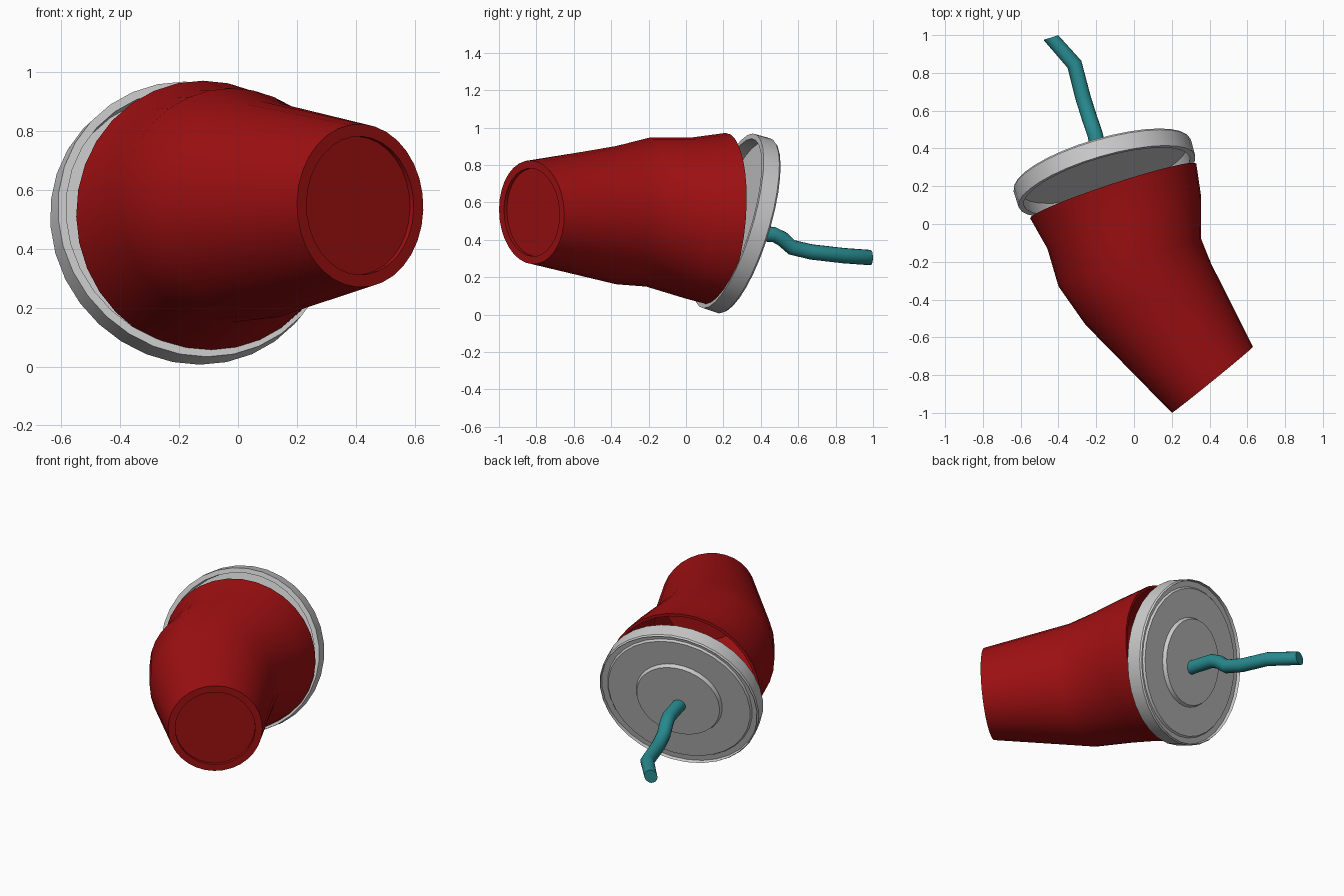
import bpy, bmesh, math
from mathutils import Vector

if "Cube" in bpy.data.objects:
    bpy.data.objects.remove(bpy.data.objects["Cube"])


def material(name, rgb):
    m = bpy.data.materials.new(name)
    m.diffuse_color = (*rgb, 1)
    m.use_nodes = True
    m.node_tree.nodes["Principled BSDF"].inputs["Base Color"].default_value = m.diffuse_color
    return m


def ring(c, u, v, r, n):
    c, u, v = Vector(c), Vector(u).normalized(), Vector(v).normalized()
    return [c + r * (math.cos(a) * u + math.sin(a) * v)
            for a in (2 * math.pi * i / n for i in range(n))]


def loft(name, rings, mat=None, angle=30):
    """Skin consecutive rings and cap both ends."""
    bm = bmesh.new()
    rows = [[bm.verts.new(p) for p in r] for r in rings]
    n = len(rows[0])
    for a, b in zip(rows, rows[1:]):
        for i in range(n):
            j = (i + 1) % n
            bm.faces.new((a[i], a[j], b[j], b[i]))
    bm.faces.new(rows[0][::-1])
    bm.faces.new(rows[-1])
    bmesh.ops.recalc_face_normals(bm, faces=bm.faces)
    me = bpy.data.meshes.new(name)
    bm.to_mesh(me)
    bm.free()
    ob = bpy.data.objects.new(name, me)
    bpy.context.collection.objects.link(ob)
    if mat:
        me.materials.append(mat)
    bpy.ops.object.select_all(action='DESELECT')
    ob.select_set(True)
    bpy.context.view_layer.objects.active = ob
    bpy.ops.object.shade_smooth_by_angle(angle=math.radians(angle))
    return ob


red = material("red", (0.35, 0.005, 0.006))
teal = material("teal", (0.02, 0.25, 0.27))

# Bent cup: centre, sideways axis, upright axis, radius
sections = [
    ((0.415, -0.825, 0.547), (0.43, 0.35, -0.03), (0.03, 0, 1), 0.277),
    ((0.075, -0.37, 0.532), (0.65, 0.32, 0), (0, 0, 1), 0.370),
    ((-0.022, -0.205, 0.548), (0.755, 0.25, 0), (0, 0.02, 1), 0.398),
    ((-0.052, 0.01, 0.517), (0.815, 0.28, 0), (0, 0.04, 1), 0.430),
    ((-0.11, 0.175, 0.51), (0.88, 0.29, 0), (-0.02, 0.08, 1), 0.463),
]
wall = 0.018
c0, u0, v0, r0 = sections[0]
axis = Vector((-0.63, 0.776, 0))
outer = [ring(*s, 32) for s in sections]
inner = [ring(c, u, v, r - wall, 32) for c, u, v, r in reversed(sections[1:])]
base_in = [ring(Vector(c0) + axis * 0.02, u0, v0, 0.235, 32),
           ring(c0, u0, v0, 0.235, 32)]
floor = [ring(Vector(c0) + axis * 0.045, u0, v0, r0 - wall, 32)]
loft("cup", base_in + outer + inner + floor, red)

# Tilted lid: radius and height along the lid axis
n = Vector((-0.27, 0.92, -0.28)).normalized()
lu = Vector((0.92, 0.27, 0)).normalized()
lv = lu.cross(-n).normalized()
if lv.z < 0:
    lv = -lv
lid_c = Vector((-0.157, 0.272, 0.487))
profile = [(0.255, 0.062), (0.265, 0.04), (0.436, 0.04), (0.445, 0.028),
           (0.455, 0.05), (0.482, 0.05), (0.489, 0.04), (0.487, -0.05),
           (0.458, -0.05), (0.455, 0.015), (0.2, 0.015)]
profile[3:5] = [(0.445, 0.028), (0.48, 0.028)]
loft("lid", [ring(lid_c + n * h, lu, lv, r, 32) for r, h in profile])

# Crooked straw
path = [Vector(p) for p in [(-0.17, 0.30, 0.44), (-0.205, 0.47, 0.428),
                            (-0.22, 0.515, 0.405), (-0.237, 0.565, 0.36),
                            (-0.27, 0.67, 0.335), (-0.315, 0.845, 0.315),
                            (-0.44, 0.987, 0.305)]]
rings = []
for i, p in enumerate(path):
    t = (path[min(i + 1, len(path) - 1)] - path[max(i - 1, 0)]).normalized()
    if i == len(path) - 1:
        t = Vector((-0.3, 0.95, 0)).normalized()
    side = t.cross(Vector((0, 0, 1))).normalized()
    rings.append(ring(p, side, side.cross(t), 0.041, 16))
loft("straw", rings, teal, 40)
